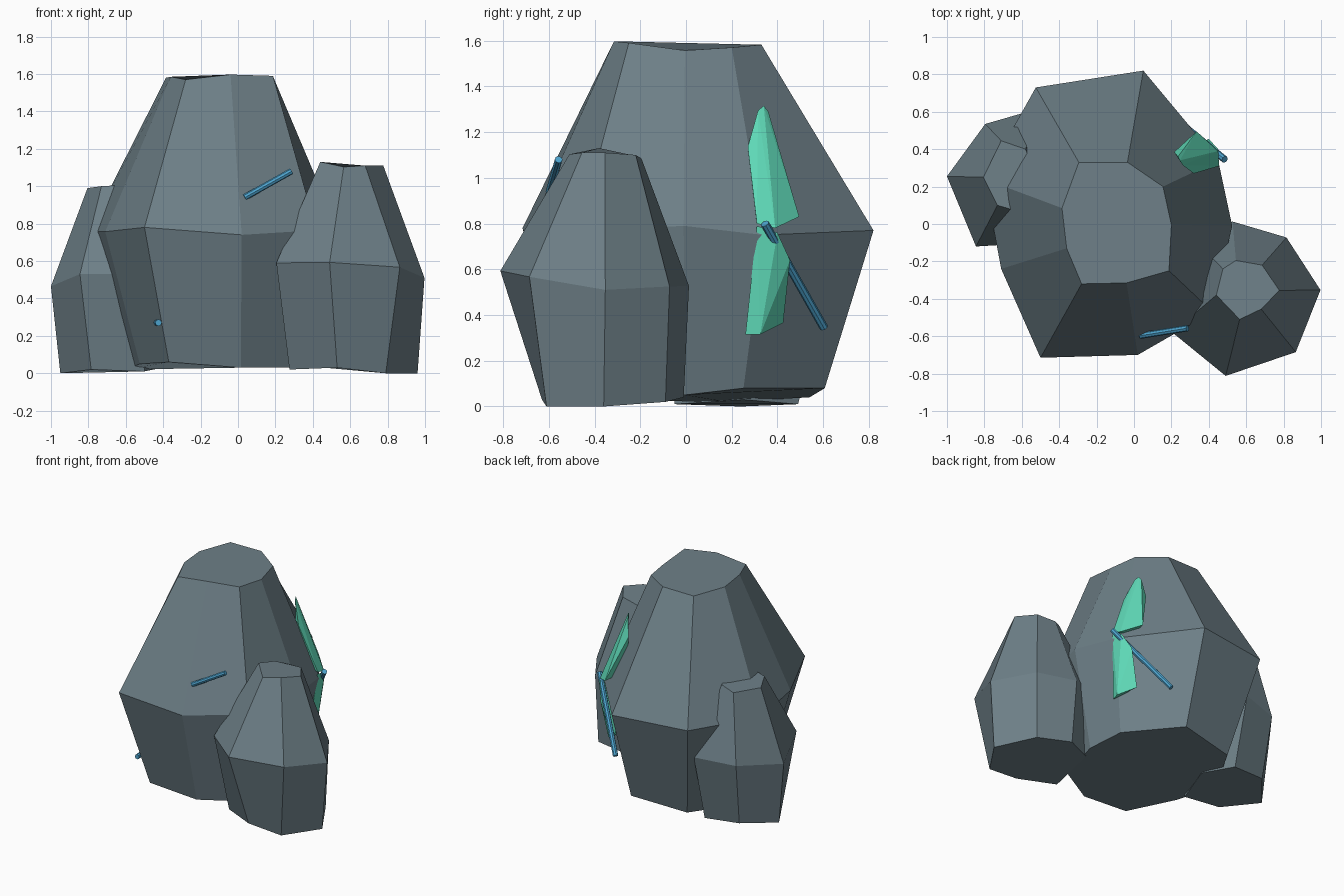
import bpy, bmesh
from mathutils import Vector

if "Cube" in bpy.data.objects:
    bpy.data.objects.remove(bpy.data.objects["Cube"])


def material(name, rgb):
    m = bpy.data.materials.new(name)
    m.diffuse_color = (*rgb, 1.0)
    m.use_nodes = True
    m.node_tree.nodes["Principled BSDF"].inputs["Base Color"].default_value = m.diffuse_color
    return m


ROCK = material("slate grey", (0.155, 0.215, 0.245))
GREEN = material("mint crystal", (0.115, 0.70, 0.48))
BLUE = material("blue shard", (0.075, 0.37, 0.62))


def finish(bm, name, mat):
    bmesh.ops.recalc_face_normals(bm, faces=bm.faces)
    me = bpy.data.meshes.new(name)
    bm.to_mesh(me)
    bm.free()
    me.materials.append(mat)
    ob = bpy.data.objects.new(name, me)
    bpy.context.scene.collection.objects.link(ob)
    return ob


def loft(name, rings, mat):
    """Skin a stack of equal-count rings and cap both ends."""
    bm = bmesh.new()
    vs = [[bm.verts.new(p) for p in r] for r in rings]
    n = len(vs[0])
    for a, b in zip(vs, vs[1:]):
        for i in range(n):
            j = (i + 1) % n
            bm.faces.new((a[i], a[j], b[j], b[i]))
    bm.faces.new(vs[0][::-1])
    bm.faces.new(vs[-1])
    return finish(bm, name, mat)


def hull(name, pts, mat):
    """Faceted crystal from its corner points."""
    bm = bmesh.new()
    verts = [bm.verts.new(p) for p in pts]
    res = bmesh.ops.convex_hull(bm, input=verts)
    junk = [v for v in res["geom_interior"] if isinstance(v, bmesh.types.BMVert)]
    bmesh.ops.delete(bm, geom=junk, context='VERTS')
    return finish(bm, name, mat)


def rod(name, a, b, r, mat):
    """Thin eight-sided rod between two points."""
    a, b = Vector(a), Vector(b)
    bm = bmesh.new()
    bmesh.ops.create_cone(bm, cap_ends=True, segments=8, radius1=r, radius2=r,
                          depth=(b - a).length)
    q = (b - a).to_track_quat('Z', 'Y')
    for v in bm.verts:
        v.co = q @ v.co + (a + b) / 2
    return finish(bm, name, mat)


# Main boulder: base is the waist ring pulled inwards
waist = [(-.5, -.715, .78), (.02, -.70, .74), (.42, -.47, .765), (.525, -.01, .79),
         (.45, .34, .75), (.05, .82, .77), (-.525, .73, .77), (-.80, .24, .76),
         (-.71, -.24, .757)]
base_z = [.06, .03, .03, .05, .08, .08, .04, .02, .05]
base = [(x * .74, y * .74, z) for (x, y, _), z in zip(waist, base_z)]
crown = [(-.28, -.32, 1.57), (-.04, -.315, 1.597), (.187, -.25, 1.59), (.2, -.005, 1.557),
         (.155, .2, 1.57), (-.035, .33, 1.582), (-.295, .33, 1.58), (-.385, .085, 1.58),
         (-.36, -.13, 1.585)]
loft("main_boulder", [base, waist, crown], ROCK)

# Right front boulder
loft("right_boulder", [
    [(.53, -.63, .03), (.79, -.61, 0), (.96, -.36, 0), (.8, -.09, .02),
     (.55, -.01, .04), (.35, -.1, .04), (.275, -.5, .02)],
    [(.49, -.812, .593), (.865, -.685, .567), (.997, -.353, .51), (.815, -.072, .525),
     (.527, .013, .527), (.3, -.06, .56), (.205, -.58, .59)],
    [(.565, -.51, 1.103), (.68, -.455, 1.11), (.777, -.355, 1.11), (.685, -.22, 1.1),
     (.545, -.195, 1.085), (.475, -.24, 1.1), (.44, -.38, 1.13)]], ROCK)

# Left back boulder
loft("left_boulder", [
    [(-.95, .24, 0), (-.785, -.02, .02), (-.5, -.05, .01), (-.4, .25, .03),
     (-.5, .49, .01), (-.77, .46, .03)],
    [(-1, .255, .465), (-.845, -.12, .53), (-.5, -.1, .53), (-.35, .25, .53),
     (-.5, .62, .52), (-.795, .535, .5)],
    [(-.805, .25, .99), (-.73, .1, 1.0), (-.56, .05, 1.01), (-.5, .2, 1.01),
     (-.58, .4, 1.01), (-.71, .445, 1.0)]], ROCK)

# Crystal seam on the right: upper and lower shards
hull("upper_crystal", [
    (.245, .34, 1.315), (.26, .315, 1.295), (.235, .36, 1.29), (.32, .27, 1.135),
    (.215, .385, 1.15), (.455, .31, .8), (.45, .39, .78), (.335, .495, .83),
    (.28, .3, .85)], GREEN)
hull("lower_crystal", [
    (.455, .31, .79), (.45, .4, .76), (.40, .455, .64), (.405, .26, .315),
    (.425, .325, .315), (.33, .425, .365), (.3, .3, .5)], GREEN)

# Blue shards stuck to the faces
rod("front_shard", (.035, -.597, .94), (.285, -.557, 1.08), .017, BLUE)
rod("right_shard", (.485, .345, .80), (.17, .603, .345), .019, BLUE)
rod("left_shard", (-.425, -.605, .27), (-.44, -.40, .27), .018, BLUE)
